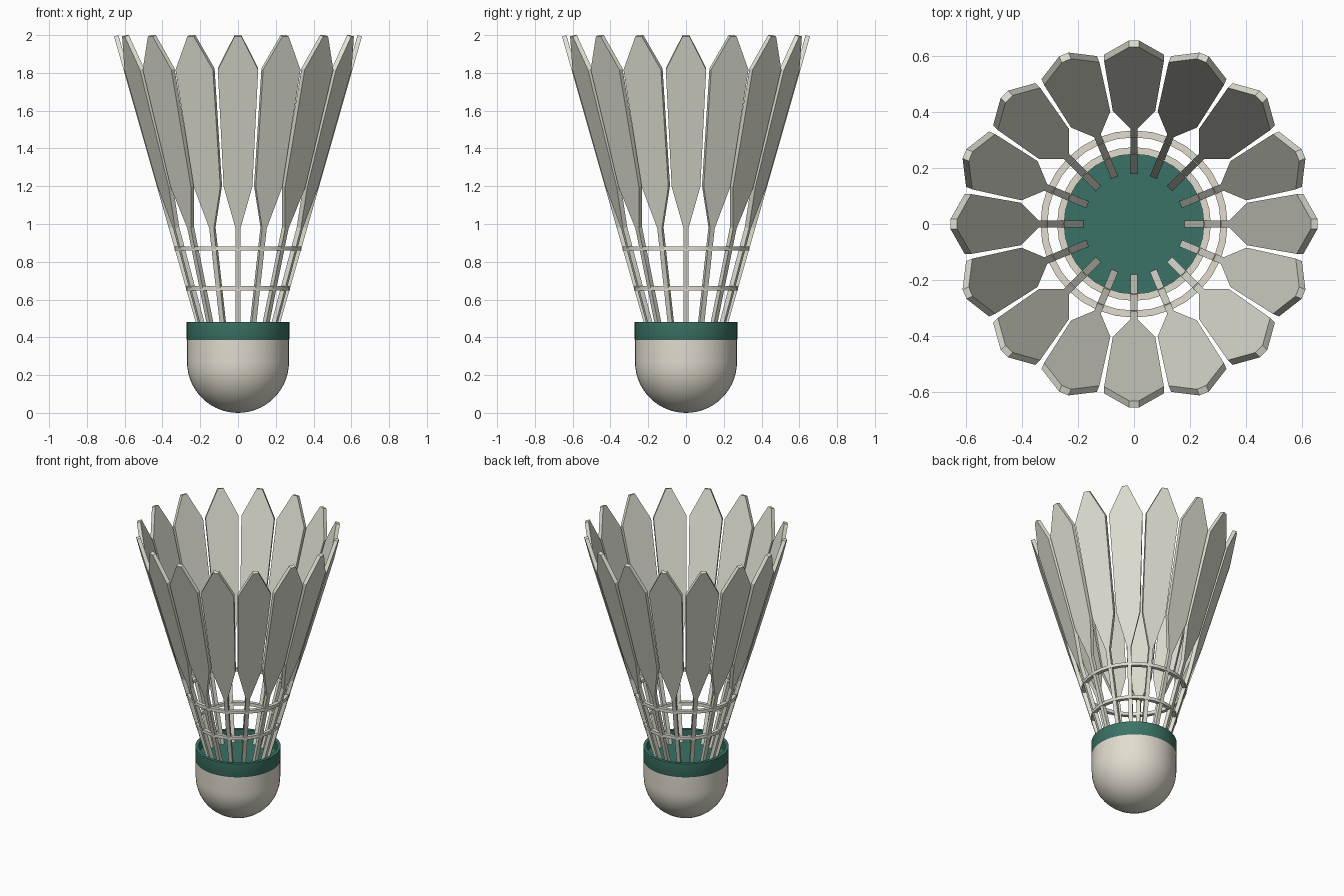
import bpy, bmesh, math
from mathutils import Matrix, Vector

if "Cube" in bpy.data.objects:
    bpy.data.objects.remove(bpy.data.objects["Cube"])

FEATHERS = 16
SLOPE = 0.286          # outward lean of the feathers per unit of height
THICK = 0.025


def material(name, rgb):
    m = bpy.data.materials.new(name)
    m.diffuse_color = (*rgb, 1)
    m.use_nodes = True
    m.node_tree.nodes["Principled BSDF"].inputs["Base Color"].default_value = m.diffuse_color
    return m


cork_mat = material("warm cream", (0.76, 0.72, 0.62))
feather_mat = material("pale feather", (0.74, 0.74, 0.65))
green_mat = material("deep green", (0.043, 0.171, 0.132))


def add_object(name, bm, mat, smooth=False):
    bmesh.ops.recalc_face_normals(bm, faces=bm.faces)
    mesh = bpy.data.meshes.new(name)
    bm.to_mesh(mesh)
    bm.free()
    mesh.materials.append(mat)
    ob = bpy.data.objects.new(name, mesh)
    bpy.context.collection.objects.link(ob)
    if smooth:
        bpy.ops.object.select_all(action='DESELECT')
        ob.select_set(True)
        bpy.context.view_layer.objects.active = ob
        bpy.ops.object.shade_smooth_by_angle(angle=math.radians(35))
    return ob


def lathe(name, profile, mat, closed=False, steps=48):
    """Spin an (r, z) profile about the z axis."""
    bm = bmesh.new()
    vs = [bm.verts.new((r, 0, z)) for r, z in profile]
    edges = [bm.edges.new(p) for p in zip(vs, vs[1:])]
    if closed:
        edges.append(bm.edges.new((vs[-1], vs[0])))
    bmesh.ops.spin(bm, geom=vs + edges, axis=(0, 0, 1), cent=(0, 0, 0),
                   angle=math.tau, steps=steps)
    bmesh.ops.remove_doubles(bm, verts=bm.verts, dist=1e-4)
    return add_object(name, bm, mat, smooth=True)


def centre_radius(z):
    return 0.211 + SLOPE * (z - 0.48)


# Rounded cork base
R = 0.27
dome = [(R * math.sin(a), R - R * math.cos(a))
        for a in (math.pi / 2 * i / 14 for i in range(15))]
lathe("cork_base", dome + [(R, 0.39)], cork_mat)

# Green collar with a shallow recessed top
lathe("collar_band", [(R, 0.385), (0.272, 0.39), (0.272, 0.48), (0.25, 0.48),
                      (0.25, 0.42), (0, 0.42)], green_mat)

# Two binding rings with a square section
for name, z in (("lower_ring", 0.66), ("upper_ring", 0.87)):
    r, w, h = centre_radius(z), 0.0125, 0.011
    lathe(name, [(r - w, z - h), (r + w, z - h), (r + w, z + h), (r - w, z + h)],
          cork_mat, closed=True, steps=32)

# Feathers: shaft and blade cut from one flat, leaning plate
half_outline = [(0.013, 0.40), (0.013, 0.98), (0.076, 1.20),
                (0.107, 1.82), (0.018, 1.9965)]
outline = half_outline + [(-w, z) for w, z in reversed(half_outline)]
normal = Vector((1, 0, -SLOPE)).normalized() * THICK / 2
for i in range(FEATHERS):
    bm = bmesh.new()
    mid = [Vector((centre_radius(z), w, z)) for w, z in outline]
    outer = [bm.verts.new(p + normal) for p in mid]
    inner = [bm.verts.new(p - normal) for p in mid]
    bm.faces.new(outer)
    bm.faces.new(inner[::-1])
    n = len(mid)
    for k in range(n):
        j = (k + 1) % n
        bm.faces.new((outer[k], inner[k], inner[j], outer[j]))
    bm.transform(Matrix.Rotation(math.tau * i / FEATHERS, 4, 'Z'))
    add_object(f"feather_{i + 1:02d}", bm, feather_mat)
